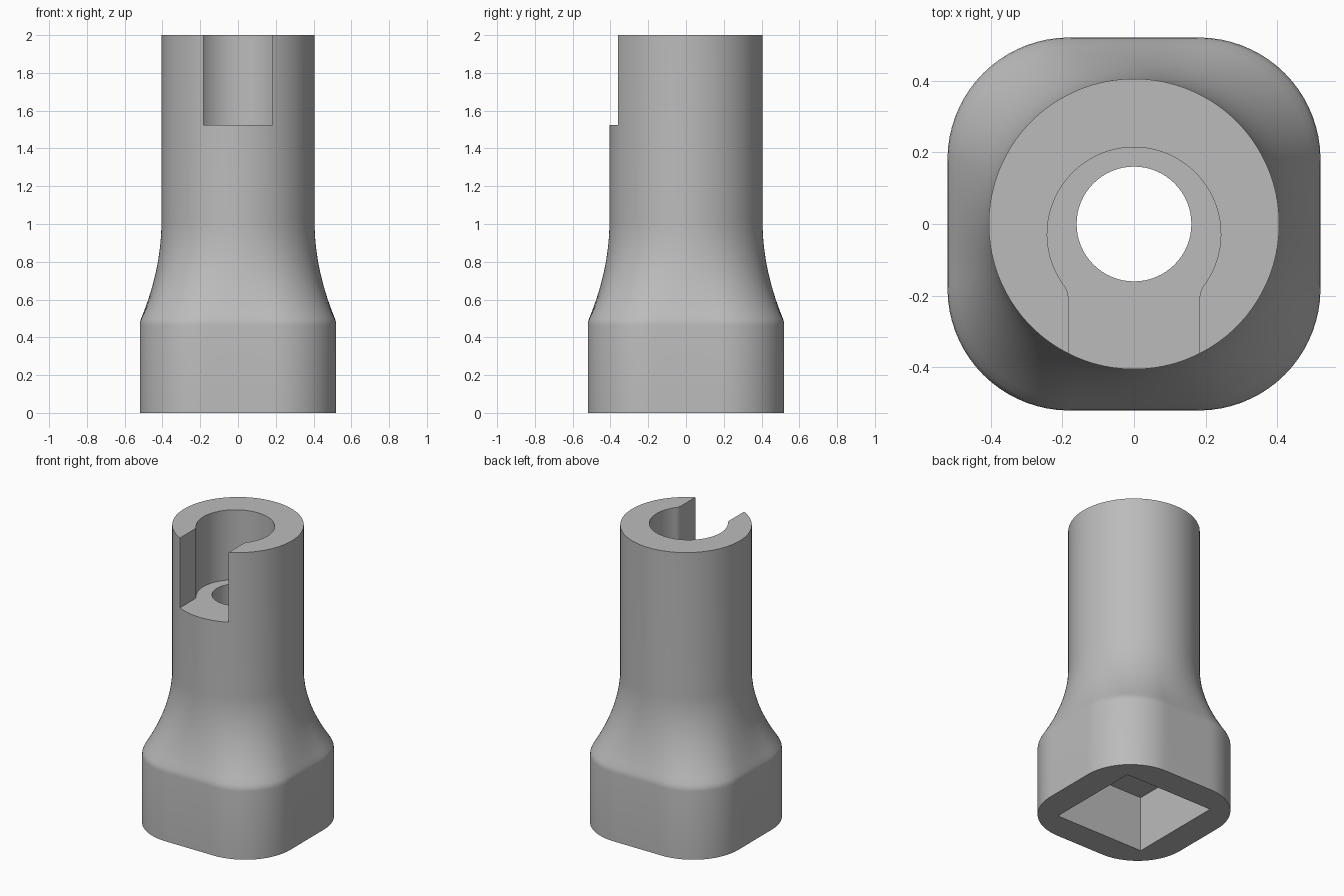
import bpy, bmesh, math
from math import sin, cos, pi, sqrt, atan2

cube = bpy.data.objects.get("Cube")
if cube:
    bpy.data.objects.remove(cube, do_unlink=True)

GREY = (0.5, 0.5, 0.5, 1.0)
mat = bpy.data.materials.new("plain grey")
mat.use_nodes = True
mat.diffuse_color = GREY
mat.node_tree.nodes["Principled BSDF"].inputs["Base Color"].default_value = GREY

SEG = 128                      # points around the body
TUBE_R = 0.405
HALF, CORNER = 0.52, 0.34      # rounded square base


def loft(name, rings):
    """Closed solid through equal-length rings of points."""
    bm = bmesh.new()
    loops = [[bm.verts.new(p) for p in ring] for ring in rings]
    n = len(loops[0])
    for a, b in zip(loops, loops[1:]):
        for i in range(n):
            j = (i + 1) % n
            bm.faces.new((a[i], a[j], b[j], b[i]))
    bm.faces.new(loops[0][::-1])
    bm.faces.new(loops[-1])
    bmesh.ops.recalc_face_normals(bm, faces=bm.faces)
    me = bpy.data.meshes.new(name)
    bm.to_mesh(me)
    bm.free()
    me.materials.append(mat)
    ob = bpy.data.objects.new(name, me)
    bpy.context.collection.objects.link(ob)
    return ob


def prism(name, outline, z0, z1):
    return loft(name, [[(x, y, z) for x, y in outline] for z in (z0, z1)])


def arc(cx, cy, r, a0, a1, n):
    return [(cx + r * cos(a0 + (a1 - a0) * i / n),
             cy + r * sin(a0 + (a1 - a0) * i / n)) for i in range(n + 1)]


def square_radius(a):
    """Distance from centre to the rounded square in direction a."""
    c, s = sorted((abs(cos(a)), abs(sin(a))), reverse=True)
    k = HALF - CORNER
    if HALF * s / c <= k:
        return HALF / c
    b = k * (c + s)
    return b + sqrt(b * b - 2 * k * k + CORNER ** 2)


def body_ring(z, t):
    """Ring blending from the tube (t=0) to the rounded square (t=1)."""
    pts = []
    for i in range(SEG):
        a = 2 * pi * i / SEG
        r = TUBE_R + (square_radius(a) - TUBE_R) * t
        pts.append((r * cos(a), r * sin(a), z))
    return pts


# Body: square base, softened shoulder, concave flare, round tube
levels = [(0, 1), (0.465, 1), (0.482, 0.985), (0.50, 0.94)]
FLARE_TOP = 1.02
for i in range(1, 17):
    u = 1 - i / 16
    levels.append((FLARE_TOP - (FLARE_TOP - 0.50) * u, 0.94 * u * u))
levels.append((2.0, 0))
body = loft("socket_body", [body_ring(z, t) for z, t in levels])

# Keyhole outline: round pocket opening to the front through filleted slot walls
R, CY, SLOT, FIL = 0.242, -0.028, 0.183, 0.06
fx = SLOT + FIL
dy = sqrt((R + FIL) ** 2 - fx ** 2)
a = atan2(-dy, fx)
right = [(SLOT, -0.6)] + arc(fx, CY - dy, FIL, pi, a + pi, 6)[:-1]
left = [(-x, y) for x, y in reversed(right)]
keyhole = right + arc(0, CY, R, a, pi - a, 72) + left

# Cutters: keyhole pocket, through bore, square drive recess
q = 0.332
cutters = [
    prism("keyhole_cutter", keyhole, 1.525, 2.2),
    prism("bore_cutter", arc(0, 0, 0.16, 0, 2 * pi, 64)[:-1], 0.2, 1.7),
    prism("recess_cutter", [(-q, -q), (q, -q), (q, q), (-q, q)], -0.2, 0.376),
]

bpy.ops.object.select_all(action="DESELECT")
bpy.context.view_layer.objects.active = body
body.select_set(True)
for cutter in cutters:
    cutter.hide_render = True
    mod = body.modifiers.new("cut", "BOOLEAN")
    mod.operation = "DIFFERENCE"
    mod.solver = "EXACT"
    mod.object = cutter
    bpy.ops.object.modifier_apply(modifier=mod.name)
    bpy.data.objects.remove(cutter, do_unlink=True)

bpy.ops.object.shade_smooth_by_angle(angle=math.radians(30))
